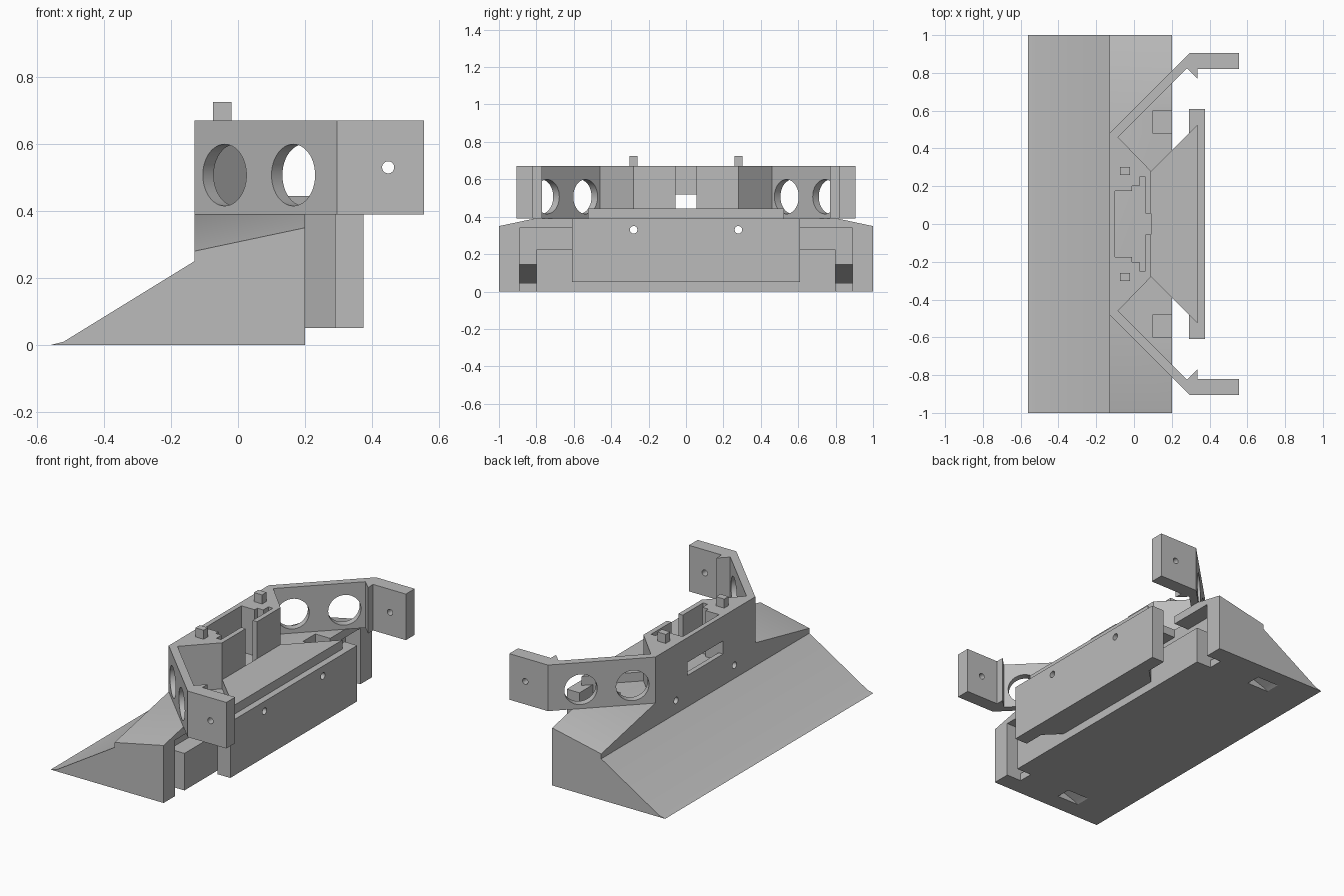
import bpy, bmesh, math
from mathutils import Vector

if "Cube" in bpy.data.objects:
    bpy.data.objects.remove(bpy.data.objects["Cube"])

grey = bpy.data.materials.new("matte_grey")
grey.use_nodes = True
grey.diffuse_color = (0.5, 0.5, 0.5, 1)
grey.node_tree.nodes["Principled BSDF"].inputs["Base Color"].default_value = (0.5, 0.5, 0.5, 1)


def finish(name, bm):
    bmesh.ops.recalc_face_normals(bm, faces=bm.faces)
    mesh = bpy.data.meshes.new(name)
    bm.to_mesh(mesh)
    bm.free()
    mesh.materials.append(grey)
    obj = bpy.data.objects.new(name, mesh)
    bpy.context.collection.objects.link(obj)
    return obj


def prism(name, points, axis, lo, hi):
    """Extrude a 2D outline along z (points are x, y) or y (points are x, z)."""
    place = (lambda p, d: (p[0], p[1], d)) if axis == "z" else (lambda p, d: (p[0], d, p[1]))
    bm = bmesh.new()
    face = bm.faces.new([bm.verts.new(place(p, lo)) for p in points])
    top = bmesh.ops.extrude_face_region(bm, geom=[face])["geom"]
    bmesh.ops.translate(bm, verts=[v for v in top if isinstance(v, bmesh.types.BMVert)],
                        vec=place((0, 0), hi - lo))
    return finish(name, bm)


def box(name, x0, x1, y0, y1, z0, z1):
    return prism(name, [(x0, y0), (x1, y0), (x1, y1), (x0, y1)], "z", z0, z1)


def rod(center, direction, radius, length):
    bm = bmesh.new()
    bmesh.ops.create_cone(bm, cap_ends=True, segments=48, radius1=radius, radius2=radius, depth=length)
    obj = finish("cutter", bm)
    obj.rotation_mode = "QUATERNION"
    obj.rotation_quaternion = Vector(direction).to_track_quat("Z", "Y")
    obj.location = center
    return obj


def cut(obj, cutters):
    for c in cutters:
        c.hide_render = True
        mod = obj.modifiers.new("cut", "BOOLEAN")
        mod.operation, mod.solver, mod.object = "DIFFERENCE", "EXACT", c
    bpy.context.view_layer.update()
    graph = bpy.context.evaluated_depsgraph_get()
    mesh = bpy.data.meshes.new_from_object(obj.evaluated_get(graph))
    obj.modifiers.clear()
    obj.data = mesh
    for c in cutters:
        bpy.data.objects.remove(c)


def screw_holes():
    return [rod((0, s * 0.28, 0.33), (1, 0, 0), 0.02, 2) for s in (1, -1)]


# Wedge base with sloping shoulders at both ends
base = prism("wedge_base", [(-0.56, 0), (-0.52, 0.01), (-0.13, 0.25), (-0.13, 0.39),
                            (0.2, 0.39), (0.2, 0)], "y", -1, 1)
bm = bmesh.new()
bm.from_mesh(base.data)
for s in (1, -1):
    cutres = bmesh.ops.bisect_plane(bm, geom=bm.verts[:] + bm.edges[:] + bm.faces[:], dist=1e-5,
                                    plane_co=(-0.13, s, 0.28),
                                    plane_no=(-0.2115, s * 0.2115, 1), clear_outer=True)
    rim = [e for e in cutres["geom_cut"] if isinstance(e, bmesh.types.BMEdge) and e.is_boundary]
    bmesh.ops.contextual_create(bm, geom=rim)
bmesh.ops.recalc_face_normals(bm, faces=bm.faces)
bm.to_mesh(base.data)
bm.free()

# Rear cavity, side channels with sloping tunnels, and floor notches
cutters = screw_holes() + [box("cutter", 0.1, 0.25, -0.89, 0.89, 0.225, 0.34)]
for s in (1, -1):
    a, b = sorted((s * 0.8, s * 0.89))
    cutters.append(box("cutter", 0.1, 0.25, a, b, -0.1, 0.33))
    cutters.append(prism("cutter", [(0.12, 0.05), (0.12, 0.15), (-0.3, 0.015), (-0.36, -0.02),
                                    (-0.3, -0.02)], "y", a, b))
    a, b = sorted((s * 0.48, s * 0.6))
    cutters.append(box("cutter", 0.1, 0.25, a, b, 0.3, 0.45))
cut(base, cutters)

# Upper frame: pocketed centre block with two barbed arms, mirrored in y
half = [(-0.13, 0.48), (0.295, 0.905), (0.555, 0.905), (0.555, 0.82), (0.335, 0.82),
        (0.335, 0.77), (0.28, 0.825), (-0.085, 0.46), (0.09, 0.28), (0.09, 0.055),
        (0.06, 0.055), (0.06, 0.25), (0.03, 0.25), (0.03, 0.2), (-0.01, 0.2),
        (-0.01, 0.175), (-0.1, 0.175)]
frame = prism("upper_frame", half + [(x, -y) for x, y in reversed(half)], "z", 0.39, 0.67)
cutters = [box("cutter", -0.2, -0.08, -0.17, 0.17, 0.44, 0.52)]
for s in (1, -1):
    for x in (-0.04, 0.165):
        cutters.append(rod((x + 0.016, s * (x + 0.594), 0.507), (1, -s, 0), 0.092, 0.12))
    cutters.append(rod((0.448, s * 0.86, 0.53), (0, 1, 0), 0.018, 0.3))
cut(frame, cutters)

# Flared connector and rear plate
flare = prism("flared_connector", [(0.09, -0.28), (0.335, -0.525), (0.335, 0.525), (0.09, 0.28)],
              "z", 0.05, 0.445)
cut(flare, screw_holes())
plate = box("rear_plate", 0.29, 0.375, -0.61, 0.61, 0.05, 0.39)
cut(plate, screw_holes())

# Locating pins on the frame
for side, s in (("left", 1), ("right", -1)):
    a, b = sorted((s * 0.26, s * 0.302))
    box("locating_pin_" + side, -0.075, -0.02, a, b, 0.66, 0.725)

# Smooth the round holes, keep edges sharp
for obj in (base, frame, flare, plate):
    bpy.ops.object.select_all(action="DESELECT")
    obj.select_set(True)
    bpy.context.view_layer.objects.active = obj
    bpy.ops.object.shade_smooth_by_angle(angle=math.radians(25))
